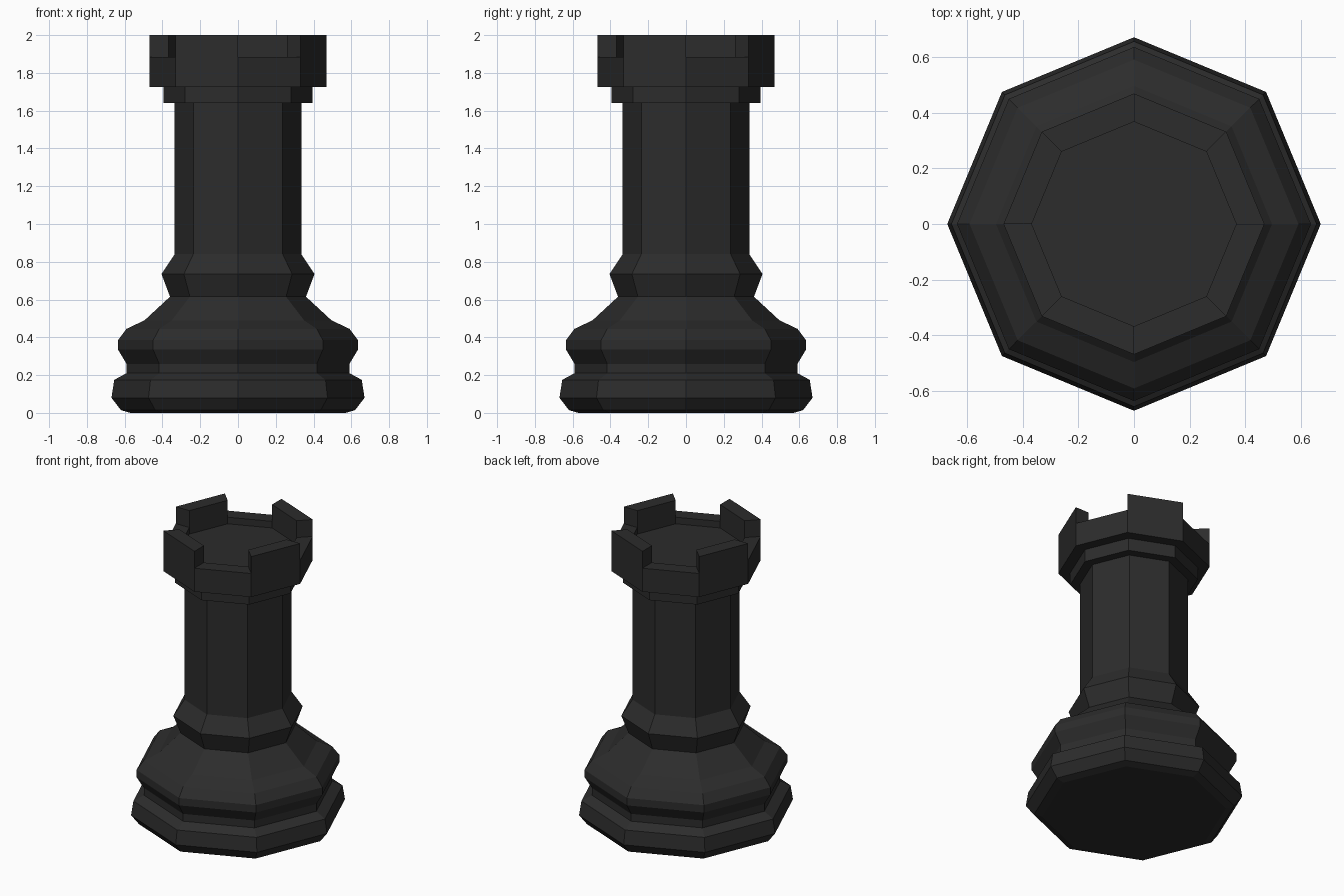
import bpy, bmesh
from math import cos, sin, pi

if "Cube" in bpy.data.objects:
    bpy.data.objects.remove(bpy.data.objects["Cube"])

SIDES = 8

mat = bpy.data.materials.new("black")
mat.diffuse_color = (0.025, 0.025, 0.025, 1)
mat.use_nodes = True
mat.node_tree.nodes["Principled BSDF"].inputs["Base Color"].default_value = mat.diffuse_color


def lathe(name, profile, raise_height=0):
    """Spin an (r, z) profile into an eight-sided solid, capped at both ends."""
    bm = bmesh.new()
    rings = [[bm.verts.new((r * cos(2 * pi * k / SIDES), r * sin(2 * pi * k / SIDES), z))
              for k in range(SIDES)] for r, z in profile]
    rim = []
    top = max(z for r, z in profile)
    for i, (a, b) in enumerate(zip(rings, rings[1:])):
        for k in range(SIDES):
            n = (k + 1) % SIDES
            f = bm.faces.new((a[k], a[n], b[n], b[k]))
            # every second face of the flat top rim carries a merlon
            if profile[i][1] == profile[i + 1][1] == top and k % 2:
                rim.append(f)
    bm.faces.new(rings[0][::-1])
    bm.faces.new(rings[-1])
    if raise_height:
        geo = bmesh.ops.extrude_discrete_faces(bm, faces=rim)
        for f in geo["faces"]:
            bmesh.ops.translate(bm, verts=f.verts, vec=(0, 0, raise_height))
    bmesh.ops.recalc_face_normals(bm, faces=bm.faces)
    mesh = bpy.data.meshes.new(name)
    bm.to_mesh(mesh)
    bm.free()
    mesh.materials.append(mat)
    obj = bpy.data.objects.new(name, mesh)
    bpy.context.collection.objects.link(obj)
    return obj


# Stepped foot, collar and shaft
lathe("base_and_shaft", [
    (0.57, 0), (0.62, 0.015), (0.67, 0.08), (0.655, 0.175), (0.59, 0.21),
    (0.59, 0.26), (0.635, 0.335), (0.635, 0.385), (0.59, 0.445), (0.495, 0.49),
    (0.36, 0.615), (0.405, 0.735), (0.335, 0.84), (0.335, 1.64)])

# Turret head: collar, rim, sunken floor and four merlons
lathe("turret_head", [
    (0.395, 1.64), (0.395, 1.725), (0.468, 1.725), (0.468, 1.885),
    (0.367, 1.885), (0.367, 1.84)], raise_height=0.115)
